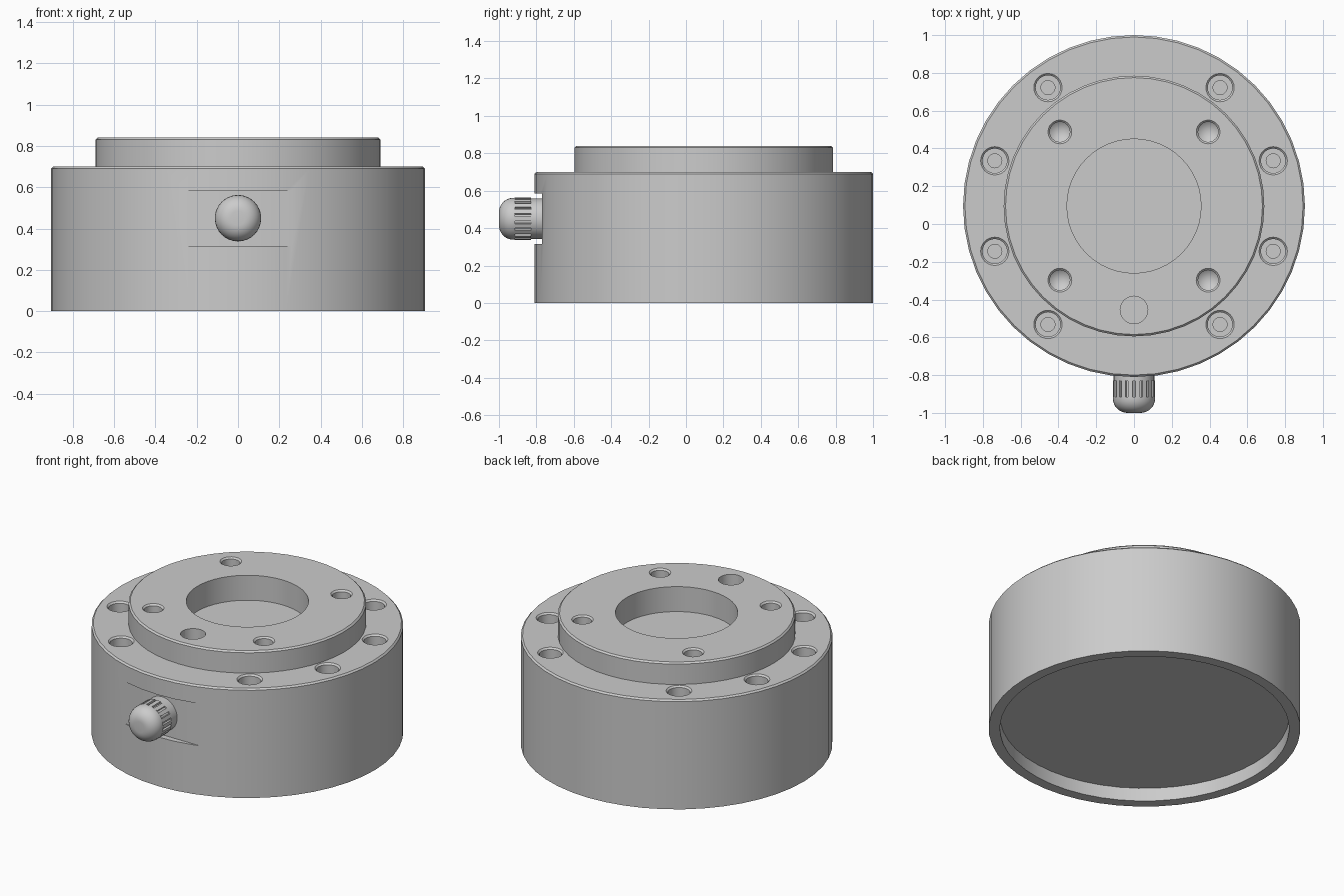
import bpy, bmesh, math
from mathutils import Matrix, Vector

if "Cube" in bpy.data.objects:
    bpy.data.objects.remove(bpy.data.objects["Cube"], do_unlink=True)

CY = 0.095          # housing axis in y
TOP, STEP = 0.84, 0.70

grey = bpy.data.materials.new("machined grey")
grey.use_nodes = True
grey.diffuse_color = (0.6, 0.6, 0.6, 1)
grey.node_tree.nodes["Principled BSDF"].inputs["Base Color"].default_value = (0.6, 0.6, 0.6, 1)


def lathe(bm, profile, steps, matrix=Matrix()):
    """Revolve an (r, z) profile about z and place it with a matrix."""
    part = bmesh.new()
    verts = [part.verts.new((r, 0, z)) for r, z in profile]
    edges = [part.edges.new(pair) for pair in zip(verts, verts[1:])]
    bmesh.ops.spin(part, geom=verts + edges, axis=(0, 0, 1), cent=(0, 0, 0),
                   angle=math.tau, steps=steps, use_duplicate=False)
    bmesh.ops.remove_doubles(part, verts=part.verts, dist=1e-5)
    bmesh.ops.recalc_face_normals(part, faces=part.faces)
    part.transform(matrix)
    temp = bpy.data.meshes.new("temp")
    part.to_mesh(temp)
    part.free()
    bm.from_mesh(temp)
    bpy.data.meshes.remove(temp)


def box(bm, size, matrix):
    bmesh.ops.create_cube(bm, size=1, matrix=matrix @ Matrix.Diagonal((*size, 1)))


def make_object(name, bm):
    mesh = bpy.data.meshes.new(name)
    bm.to_mesh(mesh)
    bm.free()
    mesh.materials.append(grey)
    obj = bpy.data.objects.new(name, mesh)
    bpy.context.collection.objects.link(obj)
    return obj


def activate(obj):
    bpy.ops.object.select_all(action='DESELECT')
    obj.select_set(True)
    bpy.context.view_layer.objects.active = obj


def smooth(obj):
    activate(obj)
    bpy.ops.object.shade_smooth_by_angle(angle=math.radians(30))


def polar(radius, degrees, z):
    a = math.radians(degrees)
    return Matrix.Translation((radius * math.cos(a), CY + radius * math.sin(a), z))


# Stepped housing with central bore and shallow recess underneath
bm = bmesh.new()
lathe(bm, [(0, 0.085), (0.84, 0.085), (0.84, 0), (0.905, 0), (0.905, STEP - 0.01),
           (0.895, STEP), (0.69, STEP), (0.69, TOP - 0.01), (0.68, TOP),
           (0.355, TOP), (0.355, 0.68), (0, 0.68)], 48, Matrix.Translation((0, CY, 0)))
housing = make_object("housing", bm)

# Cutters: holes and the flat pocket behind the cable gland
bm = bmesh.new()
counterbore = [(0, -0.45), (0.037, -0.45), (0.037, -0.15), (0.065, -0.15),
               (0.065, -0.01), (0.085, 0.01), (0, 0.01)]
for side in (0, 180):
    for angle in (-54, -18, 18, 54):
        lathe(bm, counterbore, 24, polar(0.775, side + angle, STEP))
drilled = [(0, -0.19), (0.053, -0.15), (0.053, -0.01), (0.073, 0.01), (0, 0.01)]
for angle in (45, 135, 225, 315):
    lathe(bm, drilled, 24, polar(0.555, angle, TOP))
lathe(bm, [(0, -0.14), (0.073, -0.14), (0.073, 0.01), (0, 0.01)], 24, polar(0.55, 270, TOP))
box(bm, (0.7, 0.3, 0.27), Matrix.Translation((0, -0.92, 0.45)))
cutter = make_object("hole_cutter", bm)
cutter.hide_render = True

activate(housing)
cut = housing.modifiers.new("holes", 'BOOLEAN')
cut.operation = 'DIFFERENCE'
cut.solver = 'EXACT'
cut.object = cutter
bpy.ops.object.modifier_apply(modifier=cut.name)
bpy.data.objects.remove(cutter, do_unlink=True)
smooth(housing)

# Cable gland: collar, grooved waist and rounded cap, pointing forward
facing = Matrix.Translation((0, -0.77, 0.45)) @ Matrix.Rotation(math.pi / 2, 4, 'X')
cap = [(0.035 + 0.077 * math.cos(t), 0.153 + 0.077 * math.sin(t))
       for t in (i * math.pi / 16 for i in range(9))]
bm = bmesh.new()
lathe(bm, [(0, -0.01), (0.108, -0.01), (0.108, 0.06), (0.1, 0.06), (0.1, 0.145),
           (0.112, 0.145)] + cap + [(0, 0.23)], 32, facing)
smooth(make_object("cable_gland", bm))

# Grip ribs around the gland waist
bm = bmesh.new()
RIBS = 18
for i in range(RIBS):
    turn = Matrix.Rotation(math.tau * i / RIBS, 4, 'Z')
    box(bm, (0.02, 0.024, 0.087), facing @ turn @ Matrix.Translation((0.102, 0, 0.1025)))
make_object("gland_ribs", bm)
